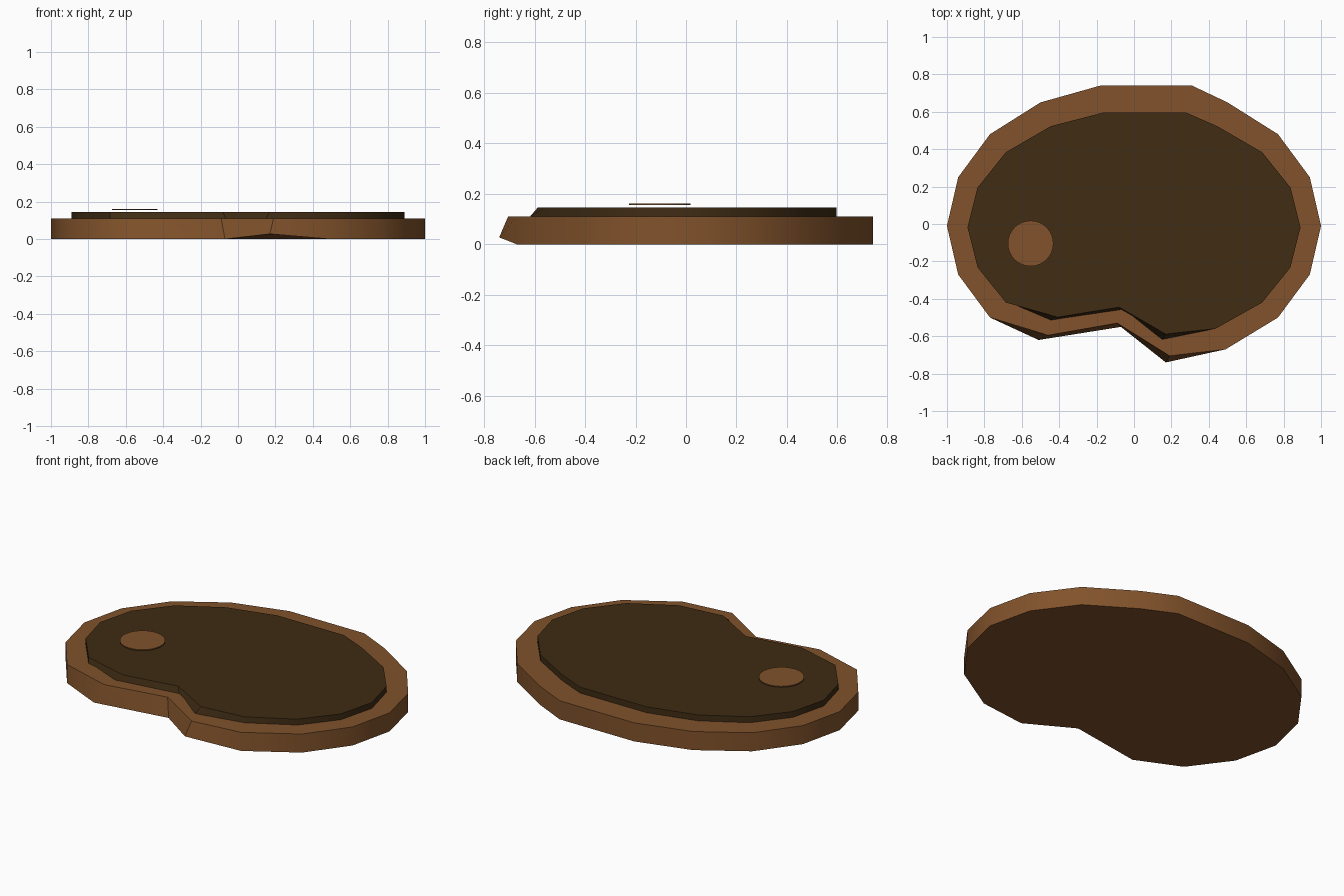
import bpy, bmesh
from mathutils import Matrix

if "Cube" in bpy.data.objects:
    bpy.data.objects.remove(bpy.data.objects["Cube"])


def material(name, rgb):
    m = bpy.data.materials.new(name)
    m.diffuse_color = (*rgb, 1)
    m.use_nodes = True
    m.node_tree.nodes["Principled BSDF"].inputs["Base Color"].default_value = m.diffuse_color
    return m


def finish(name, bm, mat):
    bmesh.ops.recalc_face_normals(bm, faces=bm.faces)
    me = bpy.data.meshes.new(name)
    bm.to_mesh(me)
    bm.free()
    ob = bpy.data.objects.new(name, me)
    bpy.context.collection.objects.link(ob)
    me.materials.append(mat)
    bpy.ops.object.select_all(action='DESELECT')
    bpy.context.view_layer.objects.active = ob
    ob.select_set(True)
    bpy.ops.object.shade_smooth_by_angle(angle=0.6)
    return ob


# kidney-shaped outline, counter-clockwise from the right
TOP = [(1, -.01), (.94, .25), (.77, .48), (.5, .65), (.31, .74), (-.18, .74),
       (-.5, .65), (-.77, .48), (-.94, .25), (-1, -.01), (-.94, -.27), (-.77, -.5),
       (-.46, -.595), (-.09, -.53), (.19, -.705), (.49, -.67), (.77, -.5), (.94, -.27)]
# lower outline flares around the notch; third value is the lift as a share of height
FLARE = {12: (-.51, -.62, 0), 13: (-.07, -.55, 0), 14: (.17, -.74, .25)}


def slab(name, z0, z1, sx, sy, dy, mat):
    bm = bmesh.new()
    n = len(TOP)
    upper = [bm.verts.new((x * sx, y * sy + dy, z1)) for x, y in TOP]
    lower = []
    for i, (x, y) in enumerate(TOP):
        x, y, lift = FLARE.get(i, (x, y, 0))
        lower.append(bm.verts.new((x * sx, y * sy + dy, z0 + lift * (z1 - z0))))
    bm.faces.new(upper)
    bm.faces.new(lower[::-1])
    for i in range(n):
        j = (i + 1) % n
        bm.faces.new((lower[i], lower[j], upper[j], upper[i]))
    return finish(name, bm, mat)


brown = material("brown", (.22, .085, .024))
dark = material("dark_brown", (.05, .025, .007))

# outer rim body and raised inner top
slab("outer_body", 0, .11, 1, 1, 0, brown)
slab("raised_top", .1, .145, .89, .82, -.01, dark)

# small thin disc hovering just over the top
bm = bmesh.new()
bmesh.ops.create_cone(bm, cap_ends=True, segments=32, radius1=.122, radius2=.122,
                      depth=.006, matrix=Matrix.Translation((-.553, -.104, .158)))
finish("round_spot", bm, brown)
